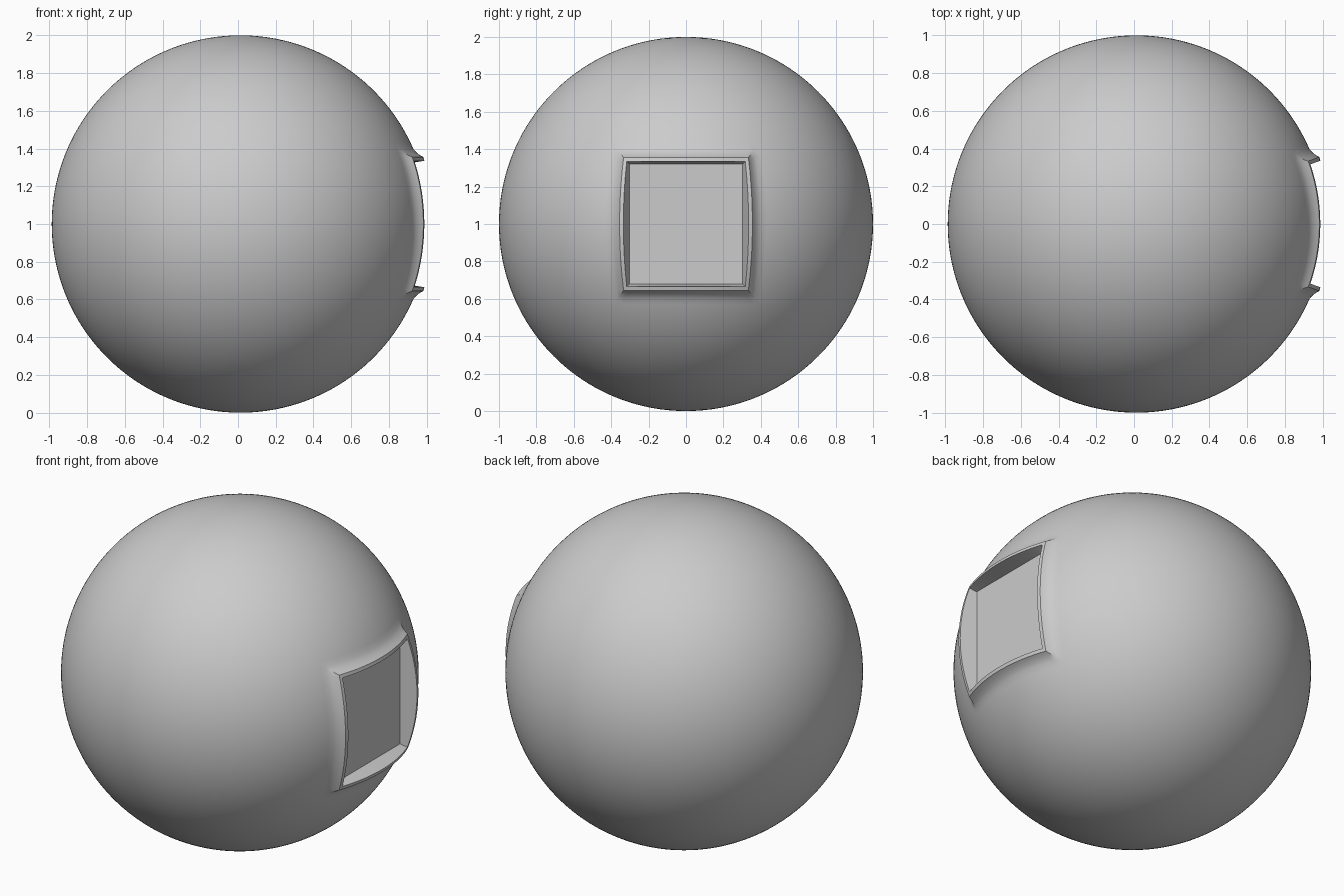
import bpy, bmesh, math
from mathutils import Vector

if "Cube" in bpy.data.objects:
    bpy.data.objects.remove(bpy.data.objects["Cube"])

CX, CZ = 0.0125, 1.0      # ball centre
SEG, N = 184, 12          # meridians, and half-width of the opening in steps
STEP = 2 * math.pi / SEG
EDGE = N * STEP           # half angle of the patch replaced by the hatch


def polar(lon, lat, r):
    return Vector((r * math.cos(lat) * math.cos(lon),
                   r * math.cos(lat) * math.sin(lon),
                   r * math.sin(lat)))


# Smooth ball with a latitude/longitude patch removed on +x
bm = bmesh.new()
bmesh.ops.create_uvsphere(bm, u_segments=SEG, v_segments=SEG // 2, radius=1.0)
patch = []
for f in bm.faces:
    c = f.calc_center_median()
    if c.x > 0 and abs(math.atan2(c.y, c.x)) < EDGE and abs(math.asin(c.z / c.length)) < EDGE:
        patch.append(f)
bmesh.ops.delete(bm, geom=patch, context='FACES')

# Perimeter of the patch, counter-clockwise, in -1..1 units
side = [(-1 + i / N, -1) for i in range(2 * N)]
loop = []
for k in range(4):
    for u, v in side:
        for _ in range(k):
            u, v = -v, u
        loop.append((u, v))

# Flared rim: (half angle in degrees, radius) from ball surface to inner lip
rim = [(math.degrees(EDGE), 1.0), (22.2, 1.007), (21.0, 1.019),
       (20.1, 1.033), (18.95, 1.031)]
rings = []
for deg, r in rim:
    a = math.radians(deg)
    rings.append([bm.verts.new(polar(u * a, v * a, r)) for u, v in loop])

# Flat recessed floor, its corners lying radially below the lip corners
a = math.radians(18.95)
corner = polar(a, a, 0.985)
rings.append([bm.verts.new((corner.x, corner.y * u, corner.z * v)) for u, v in loop])

count = len(loop)
for outer, inner in zip(rings, rings[1:]):
    for i in range(count):
        j = (i + 1) % count
        bm.faces.new((outer[i], outer[j], inner[j], inner[i]))
bm.faces.new(rings[-1])

# Weld rim to ball and place it
bmesh.ops.remove_doubles(bm, verts=bm.verts[:], dist=0.0005)
bmesh.ops.recalc_face_normals(bm, faces=bm.faces[:])
bmesh.ops.translate(bm, verts=bm.verts[:], vec=(CX, 0, CZ))

mesh = bpy.data.meshes.new("ball_with_hatch")
bm.to_mesh(mesh)
bm.free()
ball = bpy.data.objects.new("ball_with_hatch", mesh)
bpy.context.collection.objects.link(ball)
bpy.context.view_layer.objects.active = ball
ball.select_set(True)
bpy.ops.object.shade_smooth_by_angle(angle=math.radians(35))
